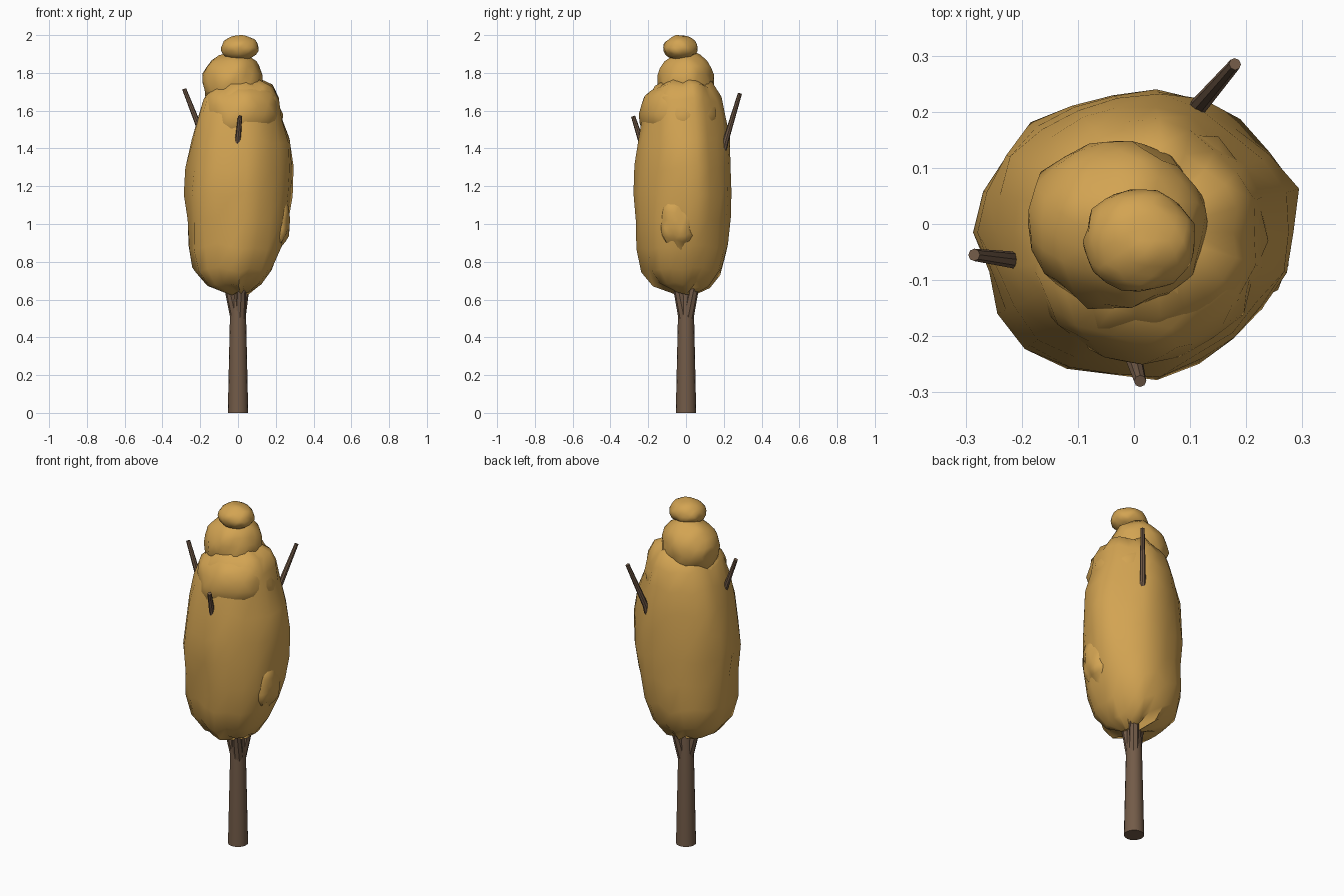
import bpy, bmesh, math, random
from mathutils import Vector, noise

if "Cube" in bpy.data.objects:
    bpy.data.objects.remove(bpy.data.objects["Cube"])

random.seed(4)


def material(name, color):
    m = bpy.data.materials.new(name)
    m.diffuse_color = color
    m.use_nodes = True
    m.node_tree.nodes["Principled BSDF"].inputs["Base Color"].default_value = m.diffuse_color
    return m


BARK = material("bark", (0.17, 0.105, 0.065, 1))
LEAF = material("autumn_leaves", (0.65, 0.37, 0.085, 1))


def finish(name, bm, mat, angle):
    bmesh.ops.recalc_face_normals(bm, faces=bm.faces)
    me = bpy.data.meshes.new(name)
    bm.to_mesh(me)
    bm.free()
    me.materials.append(mat)
    ob = bpy.data.objects.new(name, me)
    bpy.context.collection.objects.link(ob)
    bpy.ops.object.select_all(action='DESELECT')
    ob.select_set(True)
    bpy.context.view_layer.objects.active = ob
    bpy.ops.object.shade_smooth_by_angle(angle=math.radians(angle))
    return ob


def skin(bm, rings):
    """Bridge equal rings of vertices and cap both ends."""
    n = len(rings[0])
    for a, b in zip(rings, rings[1:]):
        for i in range(n):
            j = (i + 1) % n
            bm.faces.new((a[i], a[j], b[j], b[i]))
    bm.faces.new(rings[0][::-1])
    bm.faces.new(rings[-1])


def limb(name, points, sides):
    """Tapered round limb through (x, y, z, radius) points."""
    bm = bmesh.new()
    rings = []
    pts = [Vector(p[:3]) for p in points]
    for k, p in enumerate(points):
        d = (pts[min(k + 1, len(pts) - 1)] - pts[max(k - 1, 0)]).normalized()
        rot = Vector((0, 0, 1)).rotation_difference(d)
        ring = []
        for i in range(sides):
            a = math.tau * i / sides
            off = Vector((math.cos(a), math.sin(a), 0)) * p[3]
            ring.append(bm.verts.new(pts[k] + rot @ off))
        rings.append(ring)
    skin(bm, rings)
    return finish(name, bm, BARK, 40)


def puff(name, center, size, rough, seed):
    """Lumpy leaf clump."""
    bm = bmesh.new()
    bmesh.ops.create_icosphere(bm, subdivisions=3, radius=1)
    for v in bm.verts:
        k = 1 + rough * noise.noise(v.co * 2.2 + Vector((seed, seed * 2, 0)))
        v.co = Vector(center) + Vector([c * s * k for c, s in zip(v.co, size)])
    return finish(name, bm, LEAF, 50)


# Trunk and branches
limb("trunk", [(0, 0, 0, 0.054), (0, 0, 0.5, 0.043), (0, 0, 0.8, 0.03)], 16)
limb("branch_left", [(-0.01, 0, 0.5, 0.03), (-0.055, -0.02, 0.7, 0.025),
                     (-0.2, -0.066, 1.5, 0.016), (-0.285, -0.055, 1.715, 0.011)], 8)
limb("branch_back", [(0.01, 0.01, 0.5, 0.03), (0.04, 0.05, 0.7, 0.025),
                     (0.115, 0.21, 1.44, 0.016), (0.18, 0.285, 1.69, 0.011)], 8)
limb("branch_front", [(0.01, -0.01, 0.5, 0.03), (0.02, -0.05, 0.7, 0.025),
                      (-0.002, -0.235, 1.43, 0.016), (0.011, -0.28, 1.57, 0.011)], 8)

# Main foliage body: z, centre x, centre y, half width x, half depth y
PROFILE = [(0.635, 0.01, -0.01, 0.05, 0.05), (0.68, -0.02, -0.02, 0.15, 0.15),
           (0.76, -0.02, -0.02, 0.215, 0.21), (0.88, -0.01, -0.015, 0.25, 0.24),
           (1.02, 0, -0.015, 0.268, 0.25), (1.16, 0, -0.015, 0.278, 0.257),
           (1.3, 0.005, -0.015, 0.272, 0.25), (1.44, 0.008, -0.015, 0.26, 0.24),
           (1.56, 0.005, -0.015, 0.23, 0.222), (1.66, 0.015, -0.015, 0.205, 0.2),
           (1.73, 0.025, -0.015, 0.16, 0.155), (1.765, 0.03, -0.015, 0.08, 0.08)]
SIDES = 22
bm = bmesh.new()
rings = []
for z, cx, cy, rx, ry in PROFILE:
    ring = []
    for i in range(SIDES):
        a = math.tau * i / SIDES
        c, s = math.cos(a), math.sin(a)
        k = 1 + 0.11 * noise.noise(Vector((c * 2.3, s * 2.3, z * 2.0))) + random.uniform(-0.02, 0.02)
        dz = 0.04 * noise.noise(Vector((c * 3 + 7, s * 3, z * 3)))
        ring.append(bm.verts.new((cx + rx * k * c, cy + ry * k * s, z + dz)))
    rings.append(ring)
skin(bm, rings)
finish("foliage_body", bm, LEAF, 50)

# Overlapping clumps on the body, then the two crown clumps
puff("foliage_shoulder", (0.015, -0.03, 1.58), (0.215, 0.215, 0.19), 0.12, 3)
puff("foliage_side", (0.2, -0.04, 1.02), (0.075, 0.1, 0.15), 0.25, 9)
puff("foliage_upper", (-0.03, 0, 1.75), (0.16, 0.15, 0.16), 0.12, 5)
puff("foliage_tip", (0.01, -0.03, 1.933), (0.1, 0.092, 0.067), 0.1, 2)
